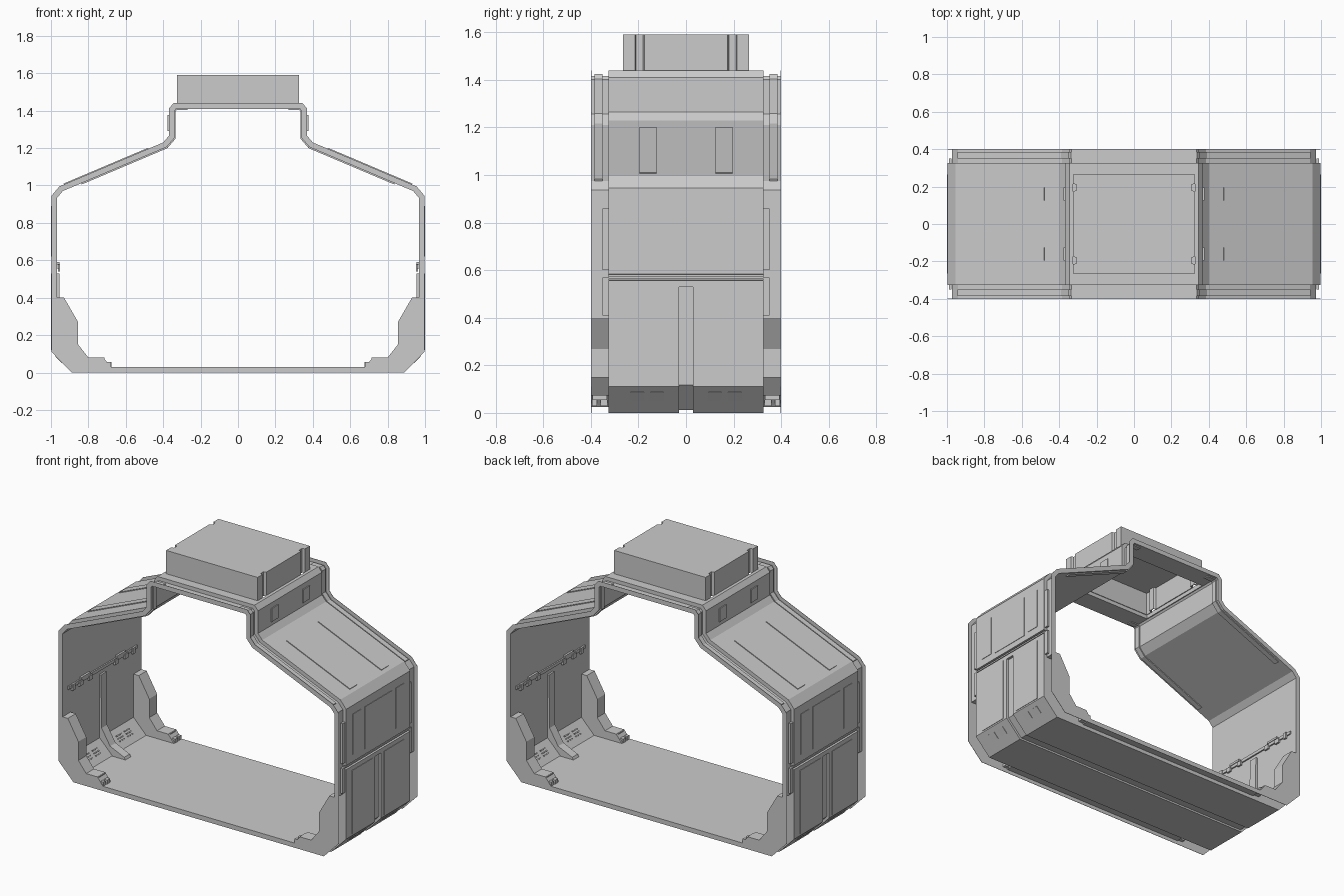
import bpy, bmesh, math
from mathutils import Matrix, Vector

if "Cube" in bpy.data.objects:
    bpy.data.objects.remove(bpy.data.objects["Cube"])

SLOPE = math.atan2(0.235, 0.555)
T = math.pi / 4


def finish(bm, name, mirror=""):
    bmesh.ops.recalc_face_normals(bm, faces=bm.faces[:])
    me = bpy.data.meshes.new(name)
    bm.to_mesh(me)
    bm.free()
    ob = bpy.data.objects.new(name, me)
    bpy.context.collection.objects.link(ob)
    if mirror:
        m = ob.modifiers.new("Mirror", 'MIRROR')
        m.use_axis = ("x" in mirror, "y" in mirror, False)
        m.use_mirror_merge = False
    return ob


def boxes(name, items, mirror=""):
    """Each item: centre, size, optional tilt about y."""
    bm = bmesh.new()
    for c, s, *r in items:
        mat = (Matrix.Translation(c) @ Matrix.Rotation(r[0] if r else 0, 4, 'Y')
               @ Matrix.Diagonal((*s, 1)))
        bmesh.ops.create_cube(bm, size=1, matrix=mat)
    return finish(bm, name, mirror)


def closed(half):
    """Right half profile (bottom to top) to full counter-clockwise loop."""
    return half + [(-x, z) for x, z in reversed(half)]


def offset(pts, d, loop=True):
    """Shift a polyline to its left by d with mitred corners."""
    out, n = [], len(pts)
    for i in range(n):
        p = Vector(pts[i])
        a = p - Vector(pts[i - 1]) if loop or i > 0 else None
        b = Vector(pts[(i + 1) % n]) - p if loop or i < n - 1 else a
        a = a or b
        na = Vector((-a.y, a.x)).normalized()
        nb = Vector((-b.y, b.x)).normalized()
        m = (na + nb).normalized()
        out.append(tuple(p + m * (d / max(m.dot(na), 0.3))))
    return out


def band(name, a, b, y0, y1, loop=True, mirror=""):
    """Solid strip between two matching profiles, extruded along y."""
    bm = bmesh.new()
    rows = [[bm.verts.new((x, y, z)) for (x, z), y in ((p, y0), (q, y0), (q, y1), (p, y1))]
            for p, q in zip(a, b)]
    for i in range(len(rows) if loop else len(rows) - 1):
        r, s = rows[i], rows[(i + 1) % len(rows)]
        for k in range(4):
            bm.faces.new((r[k], r[(k + 1) % 4], s[(k + 1) % 4], s[k]))
    if not loop:
        bm.faces.new(rows[0])
        bm.faces.new(rows[-1])
    return finish(bm, name, mirror)


def prism(name, pts, y0, y1, mirror=""):
    bm = bmesh.new()
    f = bm.faces.new([bm.verts.new((x, y0, z)) for x, z in pts])
    ext = bmesh.ops.extrude_face_region(bm, geom=[f])
    bmesh.ops.translate(bm, vec=(0, y1 - y0, 0),
                        verts=[v for v in ext['geom'] if isinstance(v, bmesh.types.BMVert)])
    return finish(bm, name, mirror)


# profiles of the hull section
low = [(0.89, 0), (0.997, 0.11)]
upper = [(0.997, 0.945), (0.955, 0.995), (0.40, 1.23), (0.37, 1.265), (0.37, 1.41), (0.345, 1.44)]
outer = closed(low + upper)
inner = offset(outer, 0.03)
in_low, in_up = inner[:2], inner[2:8]
gusset_edge = [(0.68, 0.03), (0.70, 0.055), (0.72, 0.08), (0.80, 0.08), (0.855, 0.15),
               (0.855, 0.27), (0.93, 0.40), (0.967, 0.40)]
opening = closed(gusset_edge + in_up)

# hull: slices along y, with a side slit, a roof hatch and a recessed post channel
slit_out = [(0.997, 0.557), (0.98, 0.558), (0.98, 0.582), (0.997, 0.583)]
slit_in = [(0.967, z) for _, z in slit_out]
post_out, post_in = [(0.982, 0.529), (0.997, 0.53)], [(0.967, 0.529), (0.967, 0.53)]
hatch = [(0.325, 1.44)], [(0.325, 1.41)]
out_half, inn_half = low + slit_out + upper, in_low + slit_in + in_up
band("hull_end_slice", closed(out_half), closed(inn_half), 0.265, 0.325, mirror="y")


def hatch_open(half, top):
    """Profile running from one hatch edge round the floor to the other."""
    h = half + top
    return [(-x, z) for x, z in reversed(h)] + h


band("hull_mid_slice", hatch_open(out_half, hatch[0]), hatch_open(inn_half, hatch[1]),
     0.03, 0.265, False, "y")
band("hull_centre_slice",
     hatch_open([(0.88, 0.012), (0.982, 0.117)] + post_out + slit_out + upper, hatch[0]),
     hatch_open(in_low + post_in + slit_in + in_up, hatch[1]), -0.03, 0.03, False)

# end channels: recessed band plus thin flange at each end
band("end_channel", opening, offset(opening, -0.006), 0.32, 0.399, mirror="y")
band("end_flange", outer, inner, 0.398, 0.4, mirror="y")

# corner gussets: a plate on each side of the channel
gusset = gusset_edge + [(0.997, 0.40), (0.997, 0.11), (0.89, 0), (0.68, 0)]
prism("gusset_outer_plate", gusset, 0.398, 0.4, "xy")
prism("gusset_inner_plate", gusset_edge + [in_low[1], in_low[0]], 0.32, 0.325, "xy")

# sealing strips along shoulder, neck and roof
start = (0.84, in_up[1][1] + (in_up[1][0] - 0.84) * 0.4234)
path = [start] + in_up[2:] + [(0.27, 1.41)]
band("inner_seal", path, offset(path, 0.007, False), 0.35, 0.385, False, "xy")
path = offset(outer, 0.024)[3:8] + [(0.27, 1.416)]
band("outer_seal", path, offset(path, -0.008, False), 0.35, 0.385, False, "xy")

# pressed panels on walls, shoulders and neck
boxes("wall_panels", [
    ((0.997, 0, 0.755), (0.006, 0.28, 0.27)),
    ((0.997, 0.22, 0.76), (0.006, 0.085, 0.26)),
    ((0.997, -0.22, 0.76), (0.006, 0.085, 0.26)),
    ((0.997, 0.163, 0.325), (0.006, 0.205, 0.41)),
    ((0.997, -0.163, 0.325), (0.006, 0.205, 0.41))], "x")
boxes("shoulder_panels", [((0.705, y, 1.101), (0.49, 0.07, 0.01), SLOPE)
                          for y in (-0.16, 0.16)], "x")
boxes("neck_panels", [((0.37, y, 1.333), (0.012, 0.068, 0.085)) for y in (-0.16, 0.16)], "x")
boxes("channel_covers", [((0.982, 0.337, 0.73), (0.015, 0.026, 0.26)),
                         ((0.982, 0.337, 0.49), (0.015, 0.026, 0.16))], "xy")

# wall rail with brackets
rail = [((0.965, 0, 0.567), (0.014, 0.7, 0.02)), ((0.986, 0, 0.57), (0.012, 0.65, 0.01))]
for y in (0.18, -0.18):
    rail += [((0.962, y, 0.583), (0.016, 0.09, 0.014)),
             ((0.957, y - 0.05, 0.555), (0.012, 0.035, 0.03)),
             ((0.957, y + 0.05, 0.555), (0.012, 0.035, 0.03)),
             ((0.957, y * 1.7, 0.56), (0.012, 0.025, 0.04))]
boxes("wall_rail", rail, "x")

# centre post with foot on the floor
prism("centre_post", [(0.97, 0.53), (0.955, 0.53), (0.95, 0.19), (0.89, 0.09), (0.79, 0.045),
                      (0.78, 0.028), (0.87, 0.028), (0.97, 0.13)], -0.028, 0.028, "x")

# vent slats on both faces of the chamfer
vent_y = (-0.205, -0.122, 0.122, 0.205)
boxes("inner_vent_slats", [((0.922 + k * 0.012, y, 0.080 + k * 0.013), (0.008, 0.05, 0.007), T)
                           for y in vent_y for k in (-1, 0, 1)], "x")
boxes("outer_vent_covers", [((0.957, y, 0.070), (0.008, 0.055, 0.05), T) for y in vent_y], "x")

# floor latches at the gusset toes
boxes("floor_latches", [((0.70, 0.345, 0.042), (0.045, 0.03, 0.026)),
                        ((0.70, 0.385, 0.042), (0.04, 0.022, 0.026)),
                        ((0.725, 0.362, 0.067), (0.02, 0.06, 0.024))], "xy")

# open-bottomed roof box with notched sides
notched = [(0.325, 0), (0.325, 0.175), (0.308, 0.18), (0.308, 0.21), (0.325, 0.215), (0.325, 0.265)]
right = [(x, -y) for x, y in reversed(notched[1:])] + notched
loop = right + [(-x, -y) for x, y in right]
bm = bmesh.new()
face = bm.faces.new([bm.verts.new((x, y, 1.59)) for x, y in loop])
ext = bmesh.ops.extrude_edge_only(bm, edges=face.edges[:])
bmesh.ops.translate(bm, vec=(0, 0, -0.155),
                    verts=[v for v in ext['geom'] if isinstance(v, bmesh.types.BMVert)])
roof_box = finish(bm, "roof_box")
sol = roof_box.modifiers.new("Walls", 'SOLIDIFY')
sol.thickness, sol.offset = 0.006, -1
